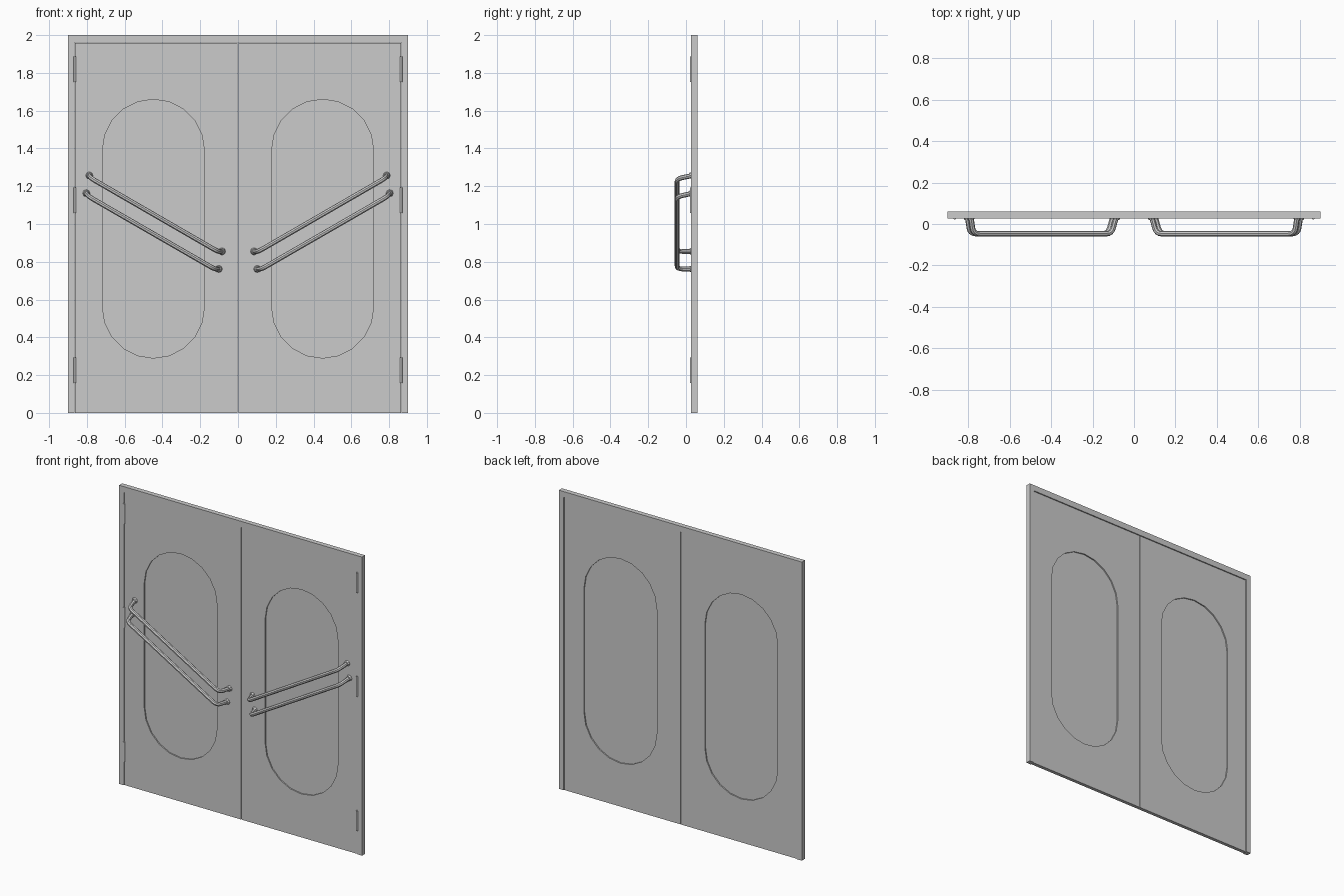
import bpy
from math import pi, cos, sin
from mathutils import Vector, Matrix

if "Cube" in bpy.data.objects:
    bpy.data.objects.remove(bpy.data.objects["Cube"])


def curve_to_mesh(name, cu, matrix, smooth=False):
    # bake a curve into a clean mesh object
    tmp = bpy.data.objects.new(name + "_curve", cu)
    bpy.context.collection.objects.link(tmp)
    dg = bpy.context.evaluated_depsgraph_get()
    me = bpy.data.meshes.new_from_object(tmp.evaluated_get(dg))
    me.transform(matrix)
    bpy.data.objects.remove(tmp)
    ob = bpy.data.objects.new(name, me)
    bpy.context.collection.objects.link(ob)
    for p in me.polygons:
        p.use_smooth = smooth
    return ob


def plate(name, outlines, y0, y1):
    # flat x/z outlines (inner ones become holes) extruded from y0 to y1
    cu = bpy.data.curves.new(name, 'CURVE')
    cu.dimensions = '2D'
    cu.fill_mode = 'BOTH'
    cu.extrude = (y1 - y0) / 2
    for pts in outlines:
        sp = cu.splines.new('POLY')
        sp.points.add(len(pts) - 1)
        for p, (x, z) in zip(sp.points, pts):
            p.co = (x, z, 0, 1)
        sp.use_cyclic_u = True
    m = Matrix.Translation((0, (y0 + y1) / 2, 0)) @ Matrix.Rotation(pi / 2, 4, 'X')
    return curve_to_mesh(name, cu, m)


def stadium(cx, r, z0, z1, n=10):
    top = [(cx + r * cos(i * pi / n), z1 + r * sin(i * pi / n)) for i in range(n + 1)]
    bot = [(cx - r * cos(i * pi / n), z0 - r * sin(i * pi / n)) for i in range(n + 1)]
    return top + bot


def tube(name, corners, radius, fillet):
    # round bar with rounded bends
    pts = [Vector(c) for c in corners]
    path = [pts[0]]
    for a, b, c in zip(pts, pts[1:], pts[2:]):
        p = b + (a - b).normalized() * fillet
        q = b + (c - b).normalized() * fillet
        for i in range(5):
            t = i / 4
            path.append(p * (1 - t) ** 2 + b * 2 * t * (1 - t) + q * t * t)
    path.append(pts[-1])
    cu = bpy.data.curves.new(name, 'CURVE')
    cu.dimensions = '3D'
    cu.bevel_depth = radius
    cu.bevel_resolution = 2
    cu.use_fill_caps = True
    sp = cu.splines.new('POLY')
    sp.points.add(len(path) - 1)
    for p, v in zip(sp.points, path):
        p.co = (*v, 1)
    return curve_to_mesh(name, cu, Matrix(), True)


# door frame: two jambs and a head
plate("door_frame", [[(-.9, 0), (-.9, 2), (.9, 2), (.9, 0),
                      (.865, 0), (.865, 1.96), (-.865, 1.96), (-.865, 0)]], .027, .06)

for s, side in ((-1, "left"), (1, "right")):
    # door leaf with rounded window opening
    leaf = [(s * .002, 0), (s * .863, 0), (s * .863, 1.958), (s * .002, 1.958)]
    plate(side + "_door", [leaf, stadium(s * .448, .27, .56, 1.39)], .032, .055)
    # glass pane
    plate(side + "_glass", [stadium(s * .448, .27, .56, 1.39)], .040, .047)

    # pair of slanted pull bars: wall point, bar start, bar end, wall point
    bars = (("upper", (.787, 1.257), (.775, 1.240), (.108, .855), (.085, .855)),
            ("lower", (.803, 1.163), (.790, 1.145), (.125, .762), (.102, .762)))
    for label, a, b, c, d in bars:
        name = f"{side}_{label}_handle"
        h = tube(name, [(s * a[0], .036, a[1]), (s * b[0], -.047, b[1]),
                        (s * c[0], -.047, c[1]), (s * d[0], .036, d[1])], .013, .03)
        bpy.context.view_layer.objects.active = h
        h.select_set(True)
        bpy.ops.object.shade_smooth_by_angle()
        h.select_set(False)
        # flared mounts
        for i, (x, z) in enumerate((a, d)):
            bpy.ops.mesh.primitive_cone_add(vertices=8, radius1=.020, radius2=.014, depth=.014,
                                            location=(s * x, .026, z), rotation=(pi / 2, 0, 0))
            bpy.context.object.name = f"{name}_mount_{i + 1}"
            bpy.context.object.select_set(False)

    # three hinge knuckles
    for i, z in enumerate((.225, 1.125, 1.82)):
        bpy.ops.mesh.primitive_cylinder_add(vertices=12, radius=.006, depth=.135,
                                            location=(s * .864, .027, z))
        bpy.context.object.name = f"{side}_hinge_{i + 1}"
        bpy.context.object.select_set(False)
